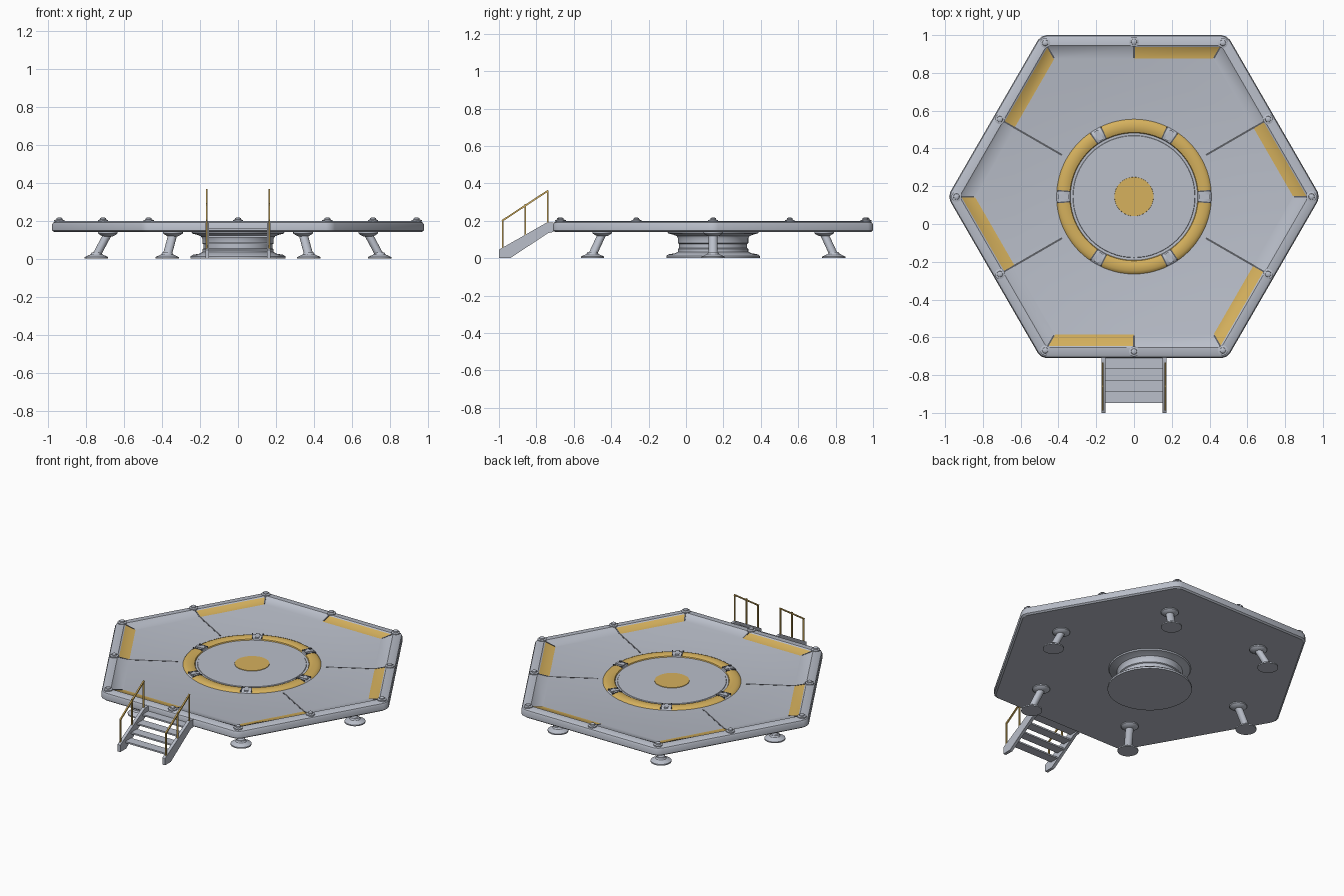
import bpy, bmesh, math
from mathutils import Vector, Matrix

if "Cube" in bpy.data.objects:
    bpy.data.objects.remove(bpy.data.objects["Cube"])

CY = 0.145                      # deck centre in y
DECK = 0.178                    # deck floor height


def material(name, rgb):
    m = bpy.data.materials.new(name)
    m.diffuse_color = (*rgb, 1)
    m.use_nodes = True
    m.node_tree.nodes["Principled BSDF"].inputs["Base Color"].default_value = m.diffuse_color
    return m


GREY = material("pale_grey", (0.49, 0.52, 0.59))
YELLOW = material("warm_yellow", (0.67, 0.44, 0.11))
DARK = material("dark_seam", (0.11, 0.115, 0.13))


def finish(name, bm, mats, smooth=True):
    bmesh.ops.recalc_face_normals(bm, faces=bm.faces)
    me = bpy.data.meshes.new(name)
    bm.to_mesh(me)
    bm.free()
    for m in mats:
        me.materials.append(m)
    ob = bpy.data.objects.new(name, me)
    bpy.context.collection.objects.link(ob)
    if smooth:
        bpy.ops.object.select_all(action='DESELECT')
        ob.select_set(True)
        bpy.context.view_layer.objects.active = ob
        bpy.ops.object.shade_smooth_by_angle(angle=math.radians(32))
    return ob


def loft(name, rings, mats, rule=None, caps=(True, True)):
    """Skin a stack of closed rings; rule(face centre) picks the material."""
    bm = bmesh.new()
    vs = [[bm.verts.new(p) for p in r] for r in rings]
    n = len(vs[0])
    for a, b in zip(vs, vs[1:]):
        for i in range(n):
            j = (i + 1) % n
            bm.faces.new((a[i], a[j], b[j], b[i]))
    if caps[0]:
        bm.faces.new(vs[0])
    if caps[1]:
        bm.faces.new(vs[-1])
    if rule:
        for f in bm.faces:
            f.material_index = rule(f.calc_center_median())
    return finish(name, bm, mats)


def polar(r, deg, z):
    a = math.radians(deg)
    return Vector((r * math.cos(a), CY + r * math.sin(a), z))


def lathe(name, profile, at, mats, n=32, shift=0.0, rule=None, caps=(True, True)):
    step = 2 * math.pi / n
    rings = [[(at[0] + r * math.cos((i + shift) * step),
               at[1] + r * math.sin((i + shift) * step), z) for i in range(n)]
             for r, z in profile]
    return loft(name, rings, mats, rule, caps)


def bar(name, p, q, w, h, mat):
    """Box running from p to q, w wide and h tall."""
    p, q = Vector(p), Vector(q)
    d = (q - p).normalized()
    up = Vector((0, 0, 1)) if abs(d.z) < 0.95 else Vector((0, 1, 0))
    side = d.cross(up).normalized()
    up = side.cross(d)
    rot = Matrix((side, d, up)).transposed().to_4x4()
    bm = bmesh.new()
    bmesh.ops.create_cube(bm, size=1, matrix=Matrix.Translation((p + q) / 2) @ rot
                          @ Matrix.Diagonal((w, (q - p).length, h, 1)))
    return finish(name, bm, [mat], False)


# Hexagonal deck with blunted corners and a bevelled rim
def hex_ring(ap, z, cut):
    pts = []
    R = ap / math.cos(math.pi / 6)
    for k in range(6):
        c = polar(R, 60 * k, z)
        before = (polar(R, 60 * k - 60, z) - c).normalized()
        after = (polar(R, 60 * k + 60, z) - c).normalized()
        pts += [c + before * cut, polar(R - cut * 0.3, 60 * k, z), c + after * cut,
                polar(ap, 60 * k + 30, z)]
    return pts


def rim_colour(c):
    x, y = c.x, c.y - CY
    ang = math.degrees(math.atan2(y, x)) % 60
    ap = math.hypot(x, y) * math.cos(math.radians(ang - 30))
    return 1 if 0.735 < ap < 0.79 and c.z > 0.17 and 0.5 < ang < 30 else 0


deck_profile = [(0.845, 0.14, 0.03), (0.855, 0.148, 0.03), (0.855, 0.18, 0.03),
                (0.850, 0.190, 0.03), (0.838, 0.197, 0.03), (0.80, 0.198, 0.02),
                (0.792, 0.192, 0.004), (0.73, DECK, 0.004)]
loft("deck", [hex_ring(*p) for p in deck_profile], [GREY, YELLOW], rim_colour)

# Rim bolts, seams and floor seams
bolt = [(0.027, 0.195), (0.027, 0.203), (0.016, 0.206), (0.015, 0.213), (0.008, 0.217)]
for k in range(6):
    for ang, r in ((60 * k, 0.94), (60 * k + 30, 0.82)):
        lathe("rim_bolt", bolt, polar(r, ang, 0), [GREY], 14)
    bar("corner_seam", polar(0.848, 60 * k, DECK + 0.001),
        polar(0.915, 60 * k, 0.193), 0.008, 0.003, DARK)
    bar("rim_seam", polar(0.735, 60 * k + 30, DECK + 0.001),
        polar(0.795, 60 * k + 30, 0.193), 0.008, 0.003, DARK)
    if k not in (1, 4):
        bar("floor_seam", polar(0.44, 60 * k + 30, DECK),
            polar(0.735, 60 * k + 30, DECK), 0.010, 0.002, DARK)


# Landing ring with grey clips between yellow arcs
def ring_colour(c):
    a = math.degrees(math.atan2(c.y - CY, c.x)) % 60
    return 0 if min(a, 60 - a) < 4.4 else 1


ring = [(0.412, DECK - 0.003), (0.406, 0.183), (0.392, 0.189), (0.372, 0.192),
        (0.352, 0.189), (0.340, 0.184), (0.335, DECK - 0.003)]
lathe("landing_ring", ring, (0, CY), [GREY, YELLOW], 120, 0.5, ring_colour, (False, False))
for k in range(6):
    for s in (-4.5, 4.5):
        bar("clip_seam", polar(0.342, 60 * k + s, 0.188),
            polar(0.405, 60 * k + s, 0.188), 0.007, 0.010, DARK)
    bar("ring_clip", polar(0.345, 60 * k, 0.188), polar(0.402, 60 * k, 0.188),
        0.024, 0.012, GREY)

# Inner floor and centre spot
lathe("inner_floor", [(0.325, DECK - 0.002), (0.322, DECK + 0.003)], (0, CY), [GREY], 64)
lathe("centre_spot", [(0.104, DECK), (0.103, DECK + 0.006)], (0, CY), [YELLOW], 40)

# Central pedestal
hub = [(0.25, 0.0), (0.25, 0.012), (0.24, 0.02), (0.205, 0.026), (0.188, 0.034),
       (0.188, 0.05), (0.182, 0.054), (0.182, 0.076), (0.188, 0.08), (0.188, 0.106),
       (0.195, 0.118), (0.215, 0.126), (0.24, 0.132), (0.245, 0.142)]
lathe("pedestal", hub, (0, CY), [GREY], 56)

# Six splayed legs with feet and top flanges
foot = [(0.062, 0.0), (0.062, 0.008), (0.05, 0.014), (0.032, 0.022), (0.026, 0.032)]
flange = [(0.028, 0.118), (0.044, 0.127), (0.052, 0.133), (0.052, 0.142)]
for k in range(6):
    lathe("leg_foot", foot, polar(0.745, 60 * k, 0), [GREY], 24)
    lathe("leg_flange", flange, polar(0.685, 60 * k, 0), [GREY], 24)
    low, high = polar(0.745, 60 * k, 0.018), polar(0.685, 60 * k, 0.13)
    lathe_rings = [[c + Vector((0.024 * math.cos(i * math.pi / 8),
                                0.024 * math.sin(i * math.pi / 8), 0))
                    for i in range(16)] for c in (low, high)]
    loft("leg_strut", lathe_rings, [GREY])

# Stair stringers and handrails on both sides
outline = [(-1.0, 0.0), (-1.0, 0.045), (-0.745, 0.19), (-0.708, 0.19),
           (-0.708, 0.14), (-0.735, 0.135), (-0.94, 0.0)]
for s in (-1, 1):
    loft("stair_stringer", [[(s * x, y, z) for y, z in outline] for x in (0.152, 0.172)],
         [GREY])
    x = s * 0.165
    for y, z in ((-0.98, 0.04), (-0.86, 0.11), (-0.74, 0.18)):
        bar("rail_post", (x, y, z), (x, y, z + 0.18 - 0.02 * (y < -0.9)), 0.008, 0.008, YELLOW)
    bar("hand_rail", (x, -0.984, 0.199), (x, -0.736, 0.362), 0.009, 0.009, YELLOW)

# Stair treads
for i in range(4):
    y, z = -0.918 + 0.06 * i, 0.045 + 0.036 * i
    bar("stair_tread", (-0.155, y, z), (0.155, y, z), 0.060, 0.010, GREY)
